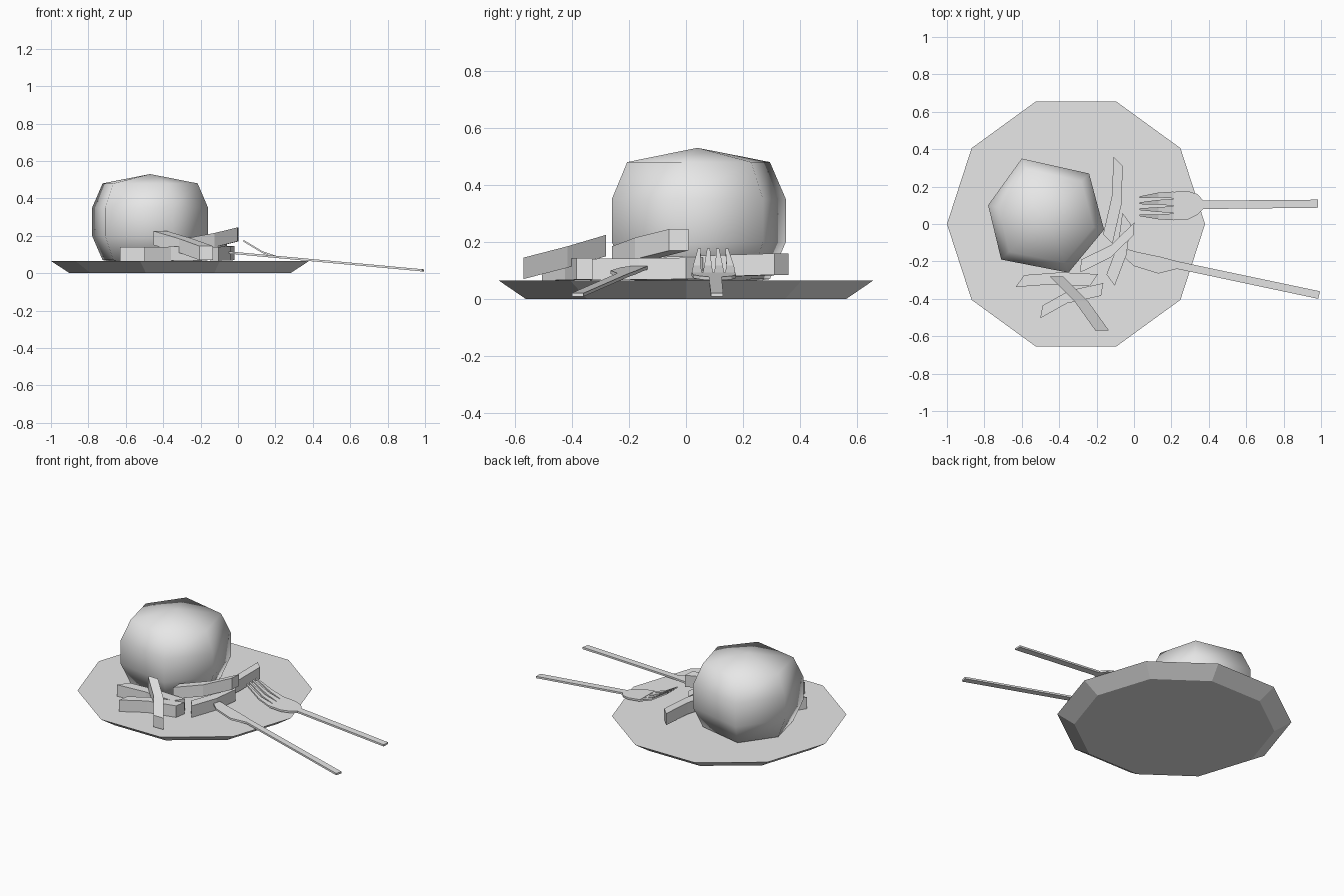
import bpy, bmesh, math
from mathutils import Vector

cube = bpy.data.objects.get("Cube")
if cube:
    bpy.data.objects.remove(cube)

grey = bpy.data.materials.new("light grey")
grey.use_nodes = True
COLOR = (0.8, 0.8, 0.8, 1)
grey.diffuse_color = COLOR
grey.node_tree.nodes["Principled BSDF"].inputs["Base Color"].default_value = COLOR


def finish(name, bm, smooth=False):
    bmesh.ops.recalc_face_normals(bm, faces=bm.faces)
    for f in bm.faces:
        f.smooth = smooth
    mesh = bpy.data.meshes.new(name)
    bm.to_mesh(mesh)
    bm.free()
    mesh.materials.append(grey)
    bpy.context.collection.objects.link(bpy.data.objects.new(name, mesh))


def loft(bm, rings):
    """Skin a list of closed point rings and cap both ends."""
    rings = [[bm.verts.new(p) for p in ring] for ring in rings]
    n = len(rings[0])
    for a, b in zip(rings, rings[1:]):
        for i in range(n):
            j = (i + 1) % n
            bm.faces.new((a[i], a[j], b[j], b[i]))
    return bm.faces.new(rings[0]), bm.faces.new(rings[-1])


def bar(bm, sections, thickness):
    """Box chain through (left, right) bottom edges."""
    up = Vector((0, 0, thickness))
    loft(bm, [(l, r, Vector(r) + up, Vector(l) + up) for l, r in sections])


# Plate: ten sided, wider at the rim
bm = bmesh.new()
angles = [math.radians(36 * i) for i in range(10)]
loft(bm, [[(-0.31 + r * math.cos(a), r * math.sin(a), z) for a in angles]
          for r, z in ((0.59, 0), (0.69, 0.065))])
finish("plate", bm)

# Round bun: six sides, pointed caps
bm = bmesh.new()
centre = Vector((-0.47, 0.04))
outline = [Vector(p) for p in ((-0.31, 0.06), (-0.24, -0.23), (0.12, -0.30),
                               (0.31, -0.07), (0.23, 0.23), (-0.13, 0.31))]
levels = ((0.82, 0.07), (1, 0.20), (1, 0.35), (0.82, 0.48))
caps = loft(bm, [[(*(centre + p * s), z) for p in outline] for s, z in levels])
for cap, z in zip(caps, (0.03, 0.53)):
    tip = bmesh.ops.poke(bm, faces=[cap])["verts"][0]
    tip.co = (*centre, z)
finish("bun", bm, smooth=True)

# Fries: start, end, half width of the cut end, sideways bend
fries = [
    ((-0.085, 0.335, 0.085), (-0.14, -0.08, 0.072), (0.025, -0.025), (0.02, 0)),
    ((-0.04, 0.03, 0.07), (-0.125, -0.30, 0.066), (0.022, -0.03), (0.02, 0)),
    ((-0.61, -0.305, 0.065), (-0.215, -0.30, 0.065), (0.022, 0.032), (0, 0.012)),
    ((-0.495, -0.47, 0.065), (-0.17, -0.35, 0.068), (0.006, 0.034), (-0.02, 0.02)),
    ((-0.415, -0.28, 0.15), (-0.17, -0.57, 0.07), (0.036, 0), (0.012, 0.01)),
    ((-0.285, -0.225, 0.11), (0.0, -0.025, 0.17), (0.002, 0.034), (0.02, -0.02)),
]
for i, (start, end, half, bend) in enumerate(fries):
    start, end = Vector(start), Vector(end)
    half, bend = Vector((*half, 0)), Vector((*bend, 0))
    bm = bmesh.new()
    bar(bm, [(c - half, c + half)
             for c in (start, (start + end) / 2 + bend, end)], 0.075)
    finish(f"fry_{i + 1}", bm)


def rest_height(x):
    """Slope of cutlery leaning over the rim."""
    return 0.1 - 0.092 * x


# Fork: handle, shoulders and four rising tines
bm = bmesh.new()
body = ((0.985, 0.087, 0.13), (0.37, 0.08, 0.125), (0.34, 0.05, 0.16),
        (0.29, 0.025, 0.175), (0.21, 0.02, 0.172))
bar(bm, [((x, a, rest_height(x)), (x, b, rest_height(x))) for x, a, b in body], 0.012)
for i in range(4):
    root, tip = 0.038 + 0.039 * i, 0.047 + 0.032 * i
    path = ((0.21, root, 0.018, 0.081), (0.13, root, 0.013, 0.108), (0.03, tip, 0.005, 0.168))
    bar(bm, [((x, y - w, z), (x, y + w, z)) for x, y, w, z in path], 0.01)
finish("fork", bm)

# Knife: long handle and a curved blade
bm = bmesh.new()
edges = (((0.985, -0.40), (0.995, -0.36)), ((0.23, -0.24), (0.235, -0.20)),
         ((0.13, -0.265), (0.14, -0.175)), ((0.0, -0.225), (0.02, -0.15)),
         ((-0.05, -0.18), (-0.035, -0.135)))
bar(bm, [((*a, rest_height(a[0])), (*b, rest_height(b[0]))) for a, b in edges], 0.012)
finish("knife", bm)
